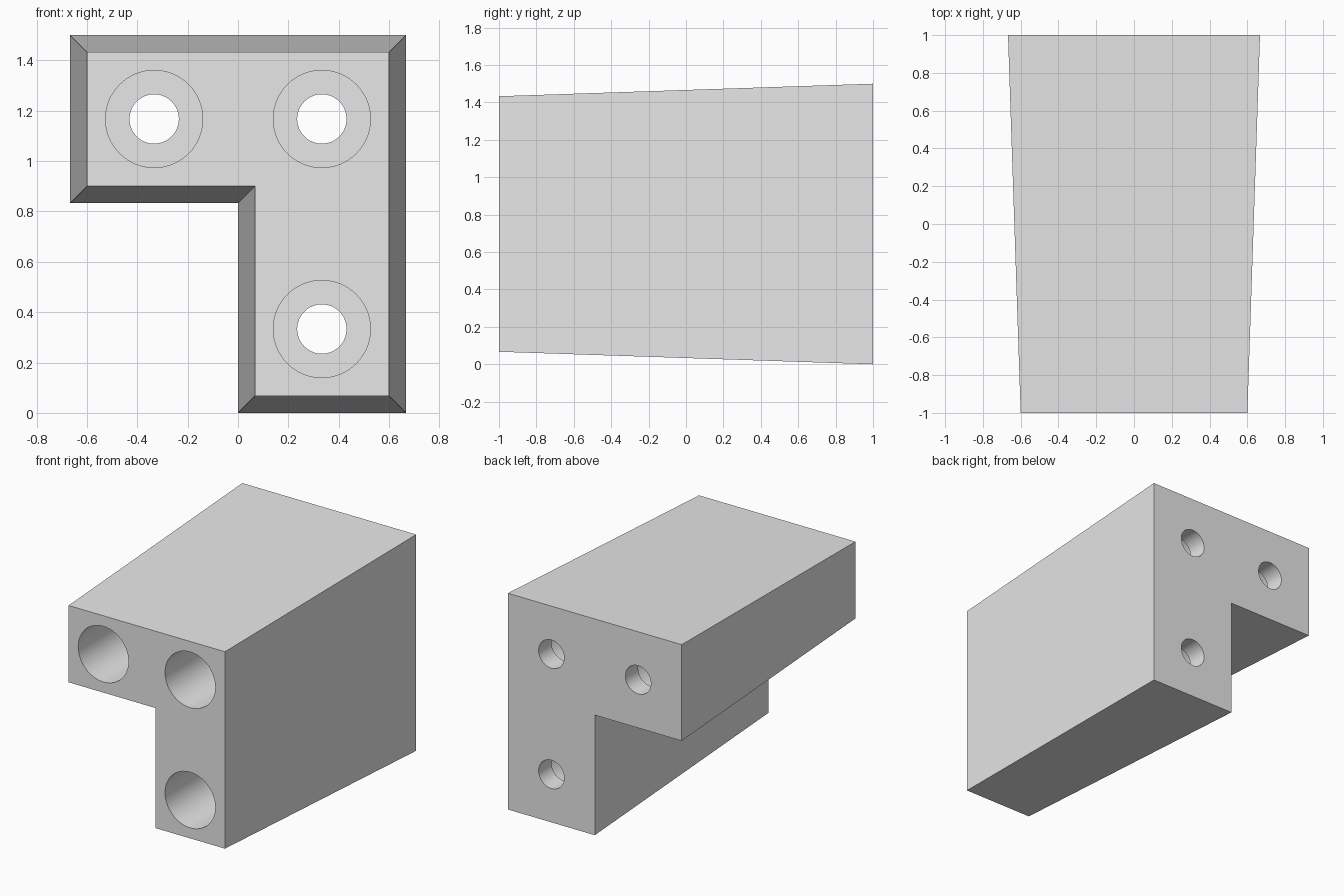
import bpy, bmesh, math

if "Cube" in bpy.data.objects:
    bpy.data.objects.remove(bpy.data.objects["Cube"])

grey = bpy.data.materials.new("light_grey")
grey.diffuse_color = (0.8, 0.8, 0.8, 1)
grey.use_nodes = True
grey.node_tree.nodes["Principled BSDF"].inputs["Base Color"].default_value = grey.diffuse_color

TAPER = 0.067      # inset of the front face on every side
STEP_Y = 0.86      # depth where the wide bore narrows
SEGMENTS = 64


def make_object(name, bm):
    bmesh.ops.recalc_face_normals(bm, faces=bm.faces)
    mesh = bpy.data.meshes.new(name)
    bm.to_mesh(mesh)
    bm.free()
    mesh.materials.append(grey)
    obj = bpy.data.objects.new(name, mesh)
    bpy.context.collection.objects.link(obj)
    return obj


def loft(name, rings):
    """Skin a list of matching rings and cap both ends."""
    bm = bmesh.new()
    loops = [[bm.verts.new(p) for p in ring] for ring in rings]
    n = len(loops[0])
    for a, b in zip(loops, loops[1:]):
        for i in range(n):
            j = (i + 1) % n
            bm.faces.new((a[i], a[j], b[j], b[i]))
    bm.faces.new(loops[0])
    bm.faces.new(loops[-1])
    return make_object(name, bm)


def circle(cx, cz, r, y):
    return [(cx + r * math.cos(2 * math.pi * i / SEGMENTS), y,
             cz + r * math.sin(2 * math.pi * i / SEGMENTS)) for i in range(SEGMENTS)]


# Tapered L-shaped block: (x, z, inward x, inward z) per corner
corners = [(0, 0, 1, 1), (0.667, 0, -1, 1), (0.667, 1.5, -1, -1),
           (-0.667, 1.5, 1, -1), (-0.667, 0.833, 1, 1), (0, 0.833, 1, 1)]
front = [(x + dx * TAPER, -1, z + dz * TAPER) for x, z, dx, dz in corners]
back = [(x, 1, z) for x, z, _, _ in corners]
block = loft("corner_block", [front, back])

# Stepped screw holes: wide bore from the front, narrow hole out the back
for x, z in [(-0.333, 1.167), (0.333, 1.167), (0.333, 0.333)]:
    profile = [(0.193, -1.1), (0.193, STEP_Y), (0.098, STEP_Y), (0.098, 1.1)]
    cutter = loft("hole_cutter", [circle(x, z, r, y) for r, y in profile])
    cutter.hide_render = True
    bpy.context.view_layer.objects.active = block
    mod = block.modifiers.new("hole", 'BOOLEAN')
    mod.operation = 'DIFFERENCE'
    mod.solver = 'EXACT'
    mod.object = cutter
    bpy.ops.object.modifier_apply(modifier=mod.name)
    bpy.data.objects.remove(cutter)

# Smooth bores, crisp edges
block.select_set(True)
bpy.context.view_layer.objects.active = block
bpy.ops.object.shade_smooth_by_angle(angle=math.radians(30))
